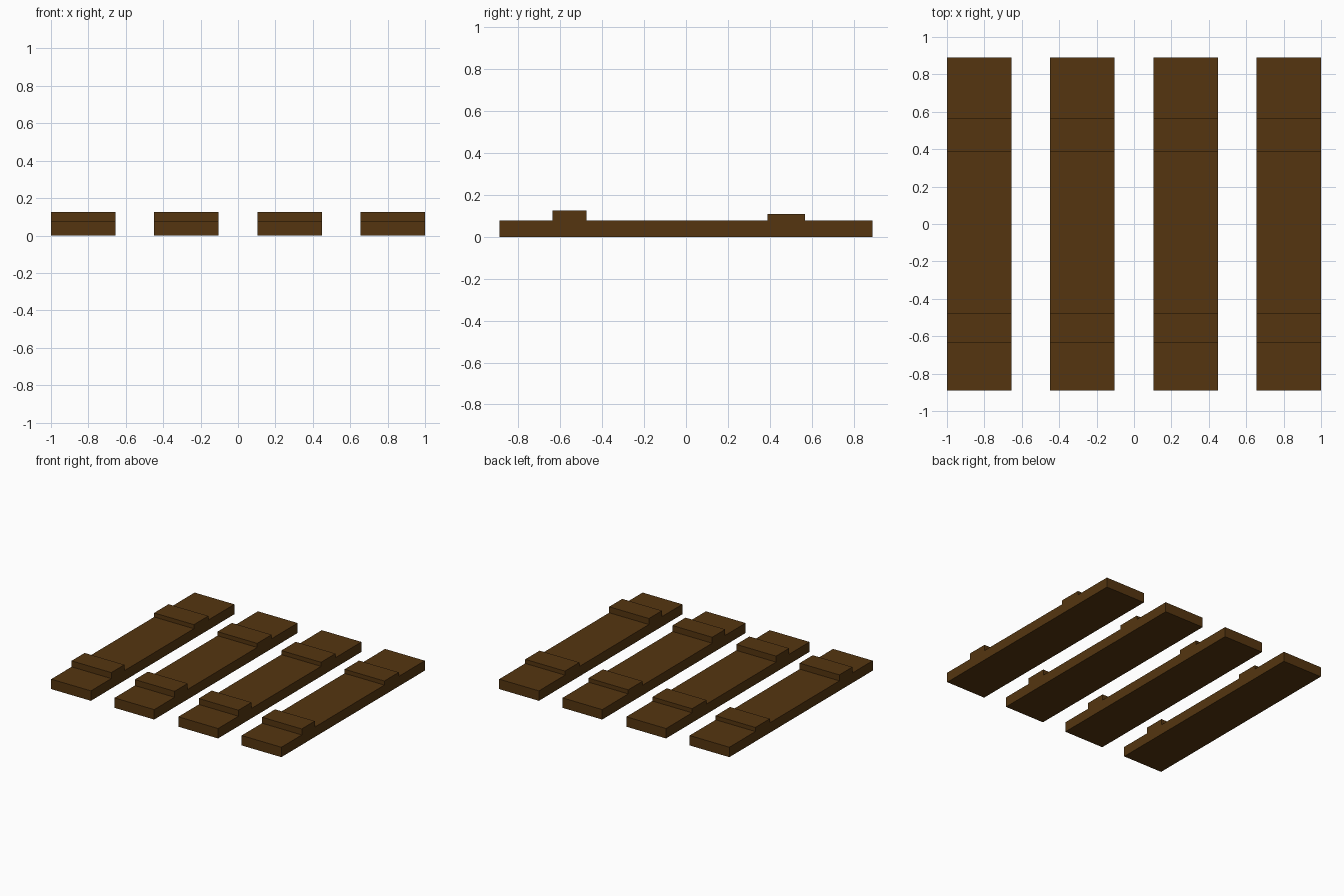
import bpy
import bmesh

if "Cube" in bpy.data.objects:
    bpy.data.objects.remove(bpy.data.objects["Cube"])

wood = bpy.data.materials.new("dark brown wood")
wood.diffuse_color = (0.09, 0.036, 0.005, 1)
wood.use_nodes = True
wood.node_tree.nodes["Principled BSDF"].inputs["Base Color"].default_value = wood.diffuse_color

WIDTH = 0.345

# Side profile (y, z): flat board with two raised cross ridges
PROFILE = [(-0.89, 0), (0.89, 0), (0.89, 0.078), (0.567, 0.078), (0.567, 0.11),
           (0.388, 0.11), (0.388, 0.078), (-0.475, 0.078), (-0.475, 0.125),
           (-0.637, 0.125), (-0.637, 0.078), (-0.89, 0.078)]


def make_plank(name, x):
    """Extrude the side profile across the plank width."""
    bm = bmesh.new()
    face = bm.faces.new([bm.verts.new((-WIDTH / 2, y, z)) for y, z in PROFILE])
    new = bmesh.ops.extrude_face_region(bm, geom=[face])["geom"]
    verts = [v for v in new if isinstance(v, bmesh.types.BMVert)]
    bmesh.ops.translate(bm, verts=verts, vec=(WIDTH, 0, 0))
    bmesh.ops.recalc_face_normals(bm, faces=bm.faces)
    mesh = bpy.data.meshes.new(name)
    bm.to_mesh(mesh)
    bm.free()
    mesh.materials.append(wood)
    obj = bpy.data.objects.new(name, mesh)
    obj.location.x = x
    bpy.context.collection.objects.link(obj)


# Four parallel planks, evenly spaced
for i, x in enumerate((-0.8275, -0.2775, 0.2775, 0.8275)):
    make_plank(f"plank_{i + 1}", x)
